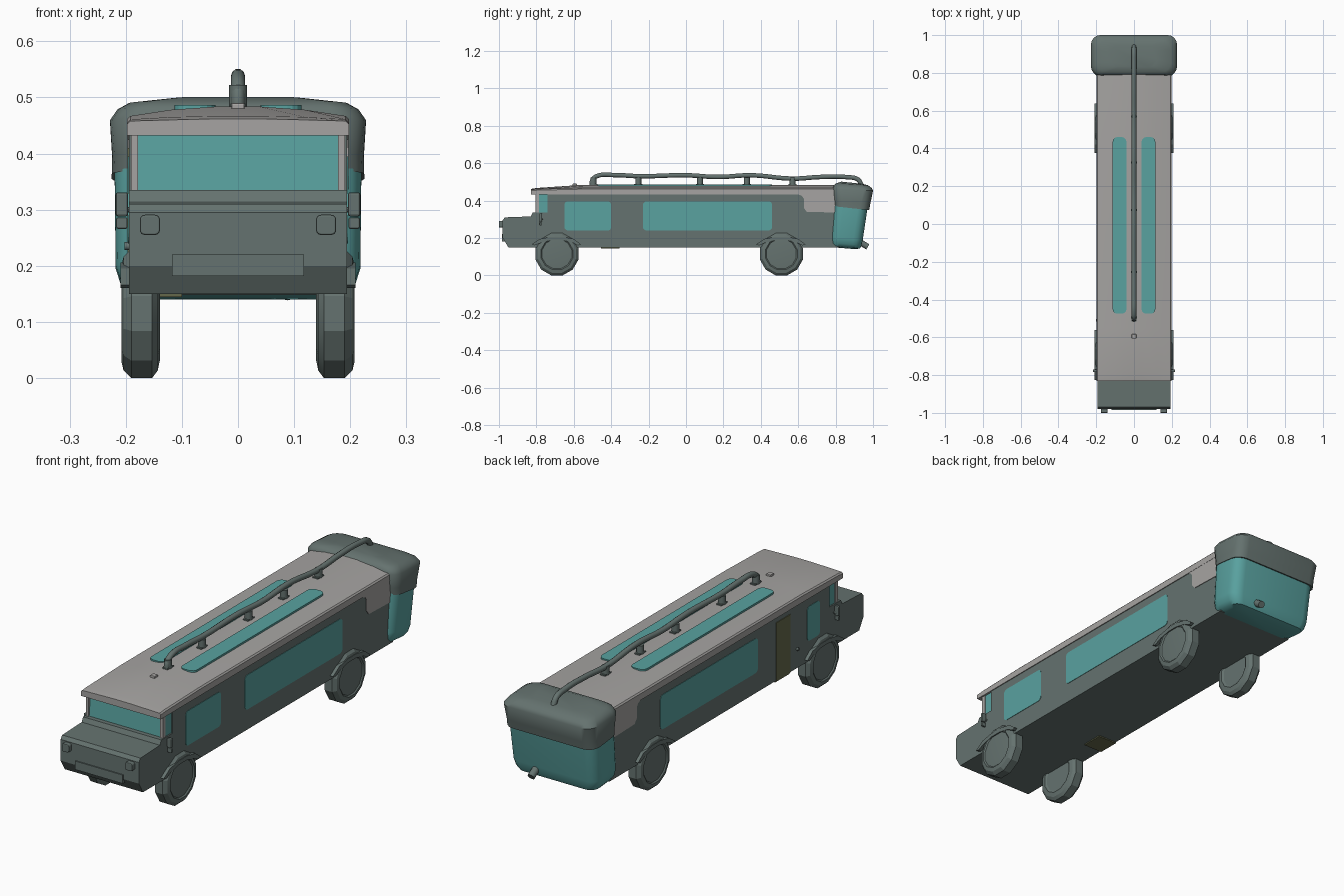
import bpy, bmesh, math
from mathutils import Vector

if "Cube" in bpy.data.objects:
    bpy.data.objects.remove(bpy.data.objects["Cube"])


def material(name, rgb):
    m = bpy.data.materials.new(name)
    m.diffuse_color = (*rgb, 1)
    m.use_nodes = True
    m.node_tree.nodes["Principled BSDF"].inputs["Base Color"].default_value = m.diffuse_color
    return m


HULL = material("hull_grey_green", (0.13, 0.17, 0.16))
GLASS = material("teal", (0.10, 0.36, 0.35))
ROOF = material("warm_grey", (0.38, 0.37, 0.36))
OLIVE = material("olive", (0.13, 0.14, 0.07))


def loft(name, rings, mat, smooth=None, bevel=0):
    """Skin equal-length rings of points and cap both ends."""
    bm = bmesh.new()
    vs = [[bm.verts.new(p) for p in r] for r in rings]
    n = len(vs[0])
    for a, b in zip(vs, vs[1:]):
        for i in range(n):
            j = (i + 1) % n
            bm.faces.new((a[i], a[j], b[j], b[i]))
    bm.faces.new(vs[0][::-1])
    bm.faces.new(vs[-1])
    bmesh.ops.recalc_face_normals(bm, faces=bm.faces)
    me = bpy.data.meshes.new(name)
    bm.to_mesh(me)
    bm.free()
    ob = bpy.data.objects.new(name, me)
    bpy.context.collection.objects.link(ob)
    me.materials.append(mat)
    if bevel:
        mod = ob.modifiers.new("bevel", "BEVEL")
        mod.width, mod.segments = bevel, 2
    if smooth:
        bpy.ops.object.select_all(action="DESELECT")
        ob.select_set(True)
        bpy.context.view_layer.objects.active = ob
        bpy.ops.object.shade_smooth_by_angle(angle=math.radians(smooth))
    return ob


def side_prism(name, yz, x0, x1, mat, **kw):
    return loft(name, [[(x, y, z) for y, z in yz] for x in (x0, x1)], mat, **kw)


def box(name, x, y, z, mat, **kw):
    yz = [(y[0], z[0]), (y[1], z[0]), (y[1], z[1]), (y[0], z[1])]
    return side_prism(name, yz, *x, mat, **kw)


def rounded(u0, u1, v0, v1, r, n=4):
    pts = []
    for k, (u, v) in enumerate([(u1 - r, v1 - r), (u0 + r, v1 - r), (u0 + r, v0 + r), (u1 - r, v0 + r)]):
        for i in range(n + 1):
            a = math.pi / 2 * (k + i / n)
            pts.append((u + r * math.cos(a), v + r * math.sin(a)))
    return pts


def tube(name, a, b, r, mat, n=12):
    a, b = Vector(a), Vector(b)
    q = (b - a).to_track_quat("Z", "Y")
    ring = [q @ Vector((r * math.cos(2 * math.pi * i / n), r * math.sin(2 * math.pi * i / n), 0)) for i in range(n)]
    return loft(name, [[p + v for v in ring] for p in (a, b)], mat, smooth=40)


# Main body with nose and cowl
side_prism("body", [(-0.95, 0.15), (0.82, 0.148), (0.82, 0.44), (-0.74, 0.44), (-0.74, 0.335),
                    (-0.82, 0.335), (-0.83, 0.315), (-0.968, 0.31), (-0.98, 0.295), (-0.98, 0.2)],
           -0.194, 0.194, HULL)

# Windscreen and its corner posts
side_prism("windscreen", [(-0.80, 0.333), (-0.72, 0.333), (-0.72, 0.438), (-0.79, 0.438)], -0.188, 0.188, GLASS)

# Roof shell, lower at the front lip
rings = []
for y, lip, edge, mid, crown in [(-0.83, 0.432, 0.458, 0.460, 0.462), (-0.80, 0.432, 0.461, 0.465, 0.467),
                                 (-0.55, 0.432, 0.467, 0.478, 0.484), (0.82, 0.432, 0.467, 0.478, 0.484)]:
    half = [(0.198, lip), (0.198, edge - 0.006), (0.192, edge), (0.12, mid), (0.035, crown)]
    rings.append([(x, y, z) for x, z in half] + [(-x, y, z) for x, z in reversed(half)])
loft("roof", rings, ROOF, smooth=25)
box("roof_lamp", (-0.012, 0.012), (-0.607, -0.583), (0.472, 0.49), ROOF, bevel=0.003)

for s, tag in ((1, "right"), (-1, "left")):
    # Roof skirt at the rear
    side_prism("roof_skirt_" + tag, [(0.59, 0.436), (0.62, 0.425), (0.63, 0.41), (0.63, 0.36), (0.645, 0.34),
                                     (0.82, 0.335), (0.82, 0.436)], s * 0.16, s * 0.197, ROOF)
    # Skylight
    sky = [(s * x, y) for x, y in rounded(0.04, 0.113, -0.475, 0.46, 0.025)]
    loft("skylight_" + tag, [[(x, y, z) for x, y in sky] for z in (0.465, 0.487)], GLASS)
    # Side windows
    front = (-0.65, -0.40) if s > 0 else (-0.67, -0.58)
    for part, (y0, y1) in (("front", front), ("long", (-0.23, 0.46))):
        side_prism("window_%s_%s" % (part, tag), rounded(y0, y1, 0.24, 0.395, 0.018),
                   s * 0.18, s * 0.196, GLASS)
    # Headlight
    lamp = [(s * x, z) for x, z in rounded(0.139, 0.175, 0.255, 0.291, 0.009)]
    loft("headlight_" + tag, [[(x, y, z) for x, z in lamp] for y in (-0.97, -1.0)], HULL, bevel=0.003)
    # Door mirror with arm and lower lamp
    box("mirror_" + tag, (s * 0.196, s * 0.218), (-0.784, -0.770), (0.288, 0.331), HULL, bevel=0.004)
    box("mirror_lamp_" + tag, (s * 0.197, s * 0.217), (-0.782, -0.772), (0.266, 0.286), HULL, bevel=0.003)
    tube("mirror_arm_" + tag, (s * 0.185, -0.768, 0.30), (s * 0.208, -0.775, 0.30), 0.005, HULL, 8)
    box("windscreen_post_" + tag, (s * 0.178, s * 0.191), (-0.805, -0.785), (0.333, 0.44), ROOF)

    for cy, end in ((-0.69, "front"), (0.51, "rear")):
        # Twelve-sided wheel with a raised hub disc
        R = 0.119
        cz = R * math.cos(math.pi / 12)
        rings = []
        for x, r in ((0.145, 0.075), (0.139, 0.085), (0.143, 0.105), (0.153, R), (0.190, R),
                     (0.204, 0.105), (0.208, 0.088), (0.203, 0.082), (0.205, 0.06)):
            rings.append([(s * x, cy + r * math.sin(math.pi * (i + 0.5) / 6),
                           cz + r * math.cos(math.pi * (i + 0.5) / 6)) for i in range(12)])
        loft("wheel_%s_%s" % (end, tag), rings, HULL, smooth=20)
        # Wheel arch band
        outer = [(-0.135, 0.166), (-0.09, 0.195), (-0.03, 0.206), (0.03, 0.206), (0.09, 0.195), (0.128, 0.166)]
        inner = [(y * 0.88, z - 0.018 if abs(y) < 0.1 else z - 0.006) for y, z in reversed(outer)]
        side_prism("wheel_arch_%s_%s" % (end, tag), [(cy + y, z) for y, z in outer + inner],
                   s * 0.185, s * 0.209, HULL)

# Front plate
box("front_plate", (-0.118, 0.118), (-0.985, -0.955), (0.182, 0.22), HULL)

# Entry door on the left with step below, and filler cap
box("door", (-0.197, -0.15), (-0.46, -0.36), (0.15, 0.41), OLIVE)
box("door_step", (-0.194, -0.10), (-0.455, -0.355), (0.144, 0.16), OLIVE)
tube("filler_cap", (-0.19, -0.51, 0.235), (-0.202, -0.51, 0.235), 0.007, HULL)


def tank_ring(hx, y0, y1, z0, z1, r):
    return [(x, y, z0 + (z1 - z0) * (y - y0) / (y1 - y0)) for x, y in rounded(-hx, hx, y0, y1, r)]


# Rear tank, leaning back, with rounded corners
loft("rear_tank", [tank_ring(*a) for a in (
    (0.165, 0.785, 0.905, 0.150, 0.140, 0.03), (0.195, 0.775, 0.930, 0.158, 0.144, 0.04),
    (0.208, 0.773, 0.938, 0.175, 0.160, 0.045), (0.218, 0.774, 0.945, 0.205, 0.19, 0.05),
    (0.220, 0.79, 0.972, 0.385, 0.37, 0.05))], GLASS, smooth=40)

# Overhanging tank cap
loft("tank_cap", [tank_ring(*a) for a in (
    (0.215, 0.80, 0.97, 0.372, 0.352, 0.045), (0.225, 0.793, 0.979, 0.369, 0.349, 0.05),
    (0.224, 0.789, 0.986, 0.40, 0.385, 0.05), (0.228, 0.785, 1.0, 0.462, 0.452, 0.05),
    (0.215, 0.790, 0.992, 0.482, 0.468, 0.05), (0.195, 0.805, 0.972, 0.493, 0.482, 0.05),
    (0.12, 0.83, 0.945, 0.501, 0.489, 0.04))], HULL, smooth=40)

# Outlet pipe low on the tank
tube("outlet_pipe", (0.088, 0.915, 0.188), (0.088, 0.972, 0.152), 0.016, HULL)

# Wavy roof pipe
cu = bpy.data.curves.new("roof_pipe", "CURVE")
cu.dimensions = "3D"
cu.bevel_depth, cu.bevel_resolution, cu.resolution_u = 0.0125, 3, 6
cu.use_fill_caps = True
path = [(-0.505, 0.475), (-0.50, 0.51), (-0.475, 0.531), (-0.38, 0.536), (-0.25, 0.53), (0.0, 0.535), (0.17, 0.526),
        (0.35, 0.535), (0.57, 0.517), (0.72, 0.526), (0.86, 0.525), (0.92, 0.512), (0.94, 0.48)]
sp = cu.splines.new("BEZIER")
sp.bezier_points.add(len(path) - 1)
for bp, (y, z) in zip(sp.bezier_points, path):
    bp.co = (0, y, z)
    bp.handle_left_type = bp.handle_right_type = "AUTO"
cu.materials.append(HULL)
bpy.context.collection.objects.link(bpy.data.objects.new("roof_pipe", cu))

# Pipe supports
for i, y in enumerate((-0.495, -0.255, 0.075, 0.325, 0.57)):
    tube("pipe_post_%d" % i, (0, y, 0.475), (0, y, 0.522), 0.016, HULL)
    box("pipe_foot_%d" % i, (-0.013, 0.013), (y - 0.022, y + 0.022), (0.474, 0.489), HULL)
